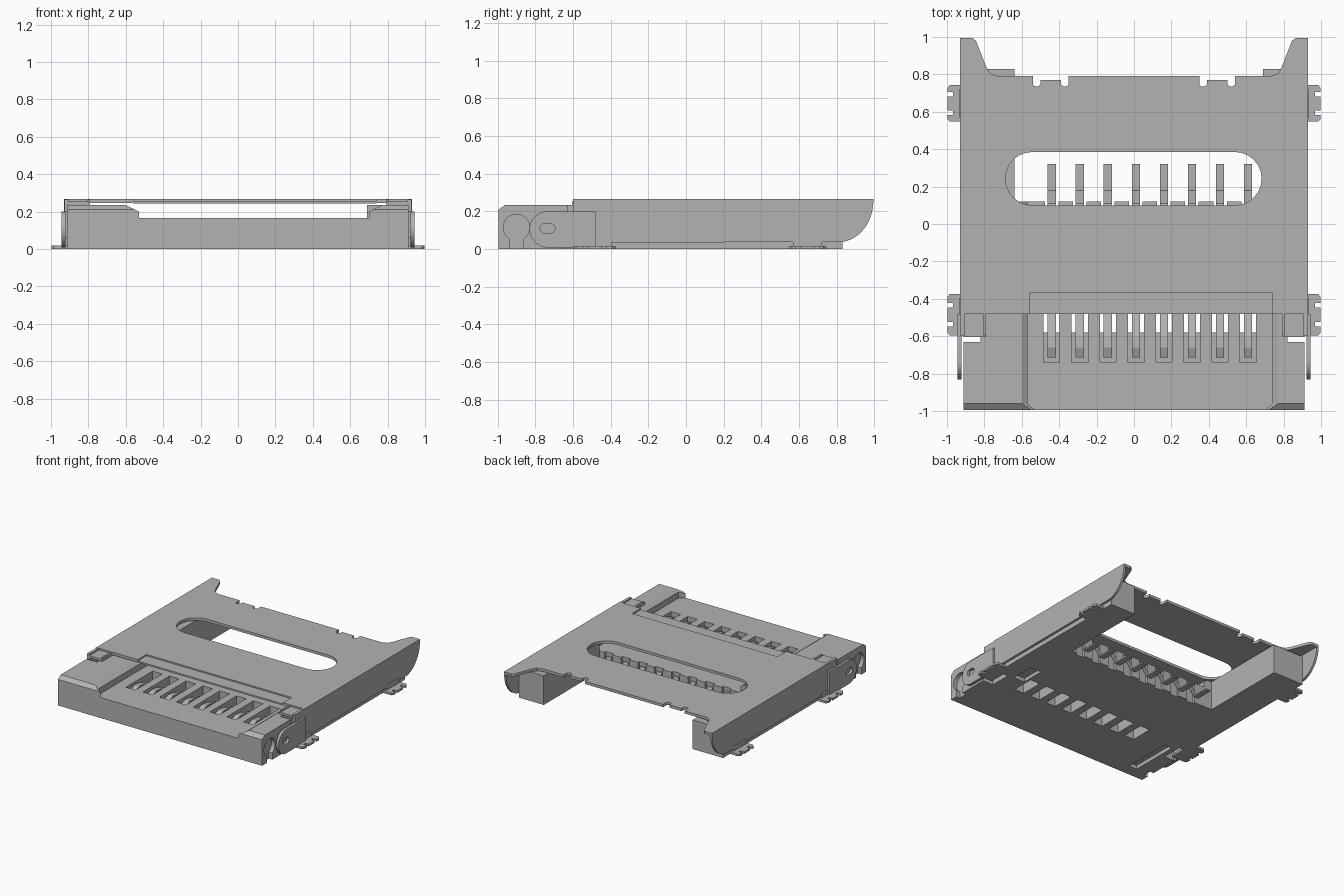
import bpy, bmesh, math
from mathutils import Vector

if "Cube" in bpy.data.objects:
    bpy.data.objects.remove(bpy.data.objects["Cube"], do_unlink=True)

GREY = (0.45, 0.45, 0.45, 1)
grey = bpy.data.materials.new("plain_grey")
grey.use_nodes = True
grey.diffuse_color = GREY
grey.node_tree.nodes["Principled BSDF"].inputs["Base Color"].default_value = GREY


def loft(name, rings):
    """Skin matching closed rings and cap both ends."""
    bm = bmesh.new()
    vs = [[bm.verts.new(p) for p in r] for r in rings]
    n = len(rings[0])
    for a, b in zip(vs, vs[1:]):
        for i in range(n):
            j = (i + 1) % n
            bm.faces.new((a[i], a[j], b[j], b[i]))
    bm.faces.new(vs[0][::-1])
    bm.faces.new(vs[-1])
    bmesh.ops.recalc_face_normals(bm, faces=bm.faces)
    me = bpy.data.meshes.new(name)
    bm.to_mesh(me)
    bm.free()
    me.materials.append(grey)
    ob = bpy.data.objects.new(name, me)
    bpy.context.collection.objects.link(ob)
    return ob


def prism_z(name, pts, z0, z1):
    return loft(name, [[(x, y, z) for x, y in pts] for z in (z0, z1)])


def prism_x(name, pts, x0, x1):
    return loft(name, [[(x, y, z) for y, z in pts] for x in (x0, x1)])


def box(name, x0, x1, y0, y1, z0, z1):
    return prism_z(name, [(x0, y0), (x1, y0), (x1, y1), (x0, y1)], z0, z1)


def arc(cx, cy, r, a0, a1, n=12, sx=1.0):
    steps = [math.radians(a0 + (a1 - a0) * i / n) for i in range(n + 1)]
    return [(cx + sx * r * math.cos(a), cy + r * math.sin(a)) for a in steps]


def cut(target, cutters):
    """Subtract the cutters, bake the result and delete the cutters."""
    for c in cutters:
        m = target.modifiers.new("cut", "BOOLEAN")
        m.operation, m.solver, m.object = "DIFFERENCE", "EXACT", c
    dg = bpy.context.evaluated_depsgraph_get()
    me = bpy.data.meshes.new_from_object(target.evaluated_get(dg))
    target.modifiers.clear()
    target.data = me
    for c in cutters:
        bpy.data.objects.remove(c, do_unlink=True)


def smooth(ob):
    bpy.ops.object.select_all(action="DESELECT")
    ob.select_set(True)
    bpy.context.view_layer.objects.active = ob
    bpy.ops.object.shade_smooth_by_angle(angle=math.radians(30))


CONTACTS = [-0.44 + 0.15 * i for i in range(8)]


# Base: raised corners with a sunken card floor between, chamfered at the front
def base_ring(y, top, xl0, xl1, xr1, xr0, mid):
    pts = [(-0.912, 0), (0.912, 0), (0.912, top), (xr0, top), (xr1, mid), (xr1, 0.165),
           (xl1, 0.165), (xl1, mid), (xl0, top), (-0.912, top)]
    return [(x, y, z) for x, z in pts]


base = loft("base", [
    base_ring(-0.995, 0.21, -0.55, -0.53, 0.70, 0.72, 0.20),
    base_ring(-0.96, 0.235, -0.60, -0.57, 0.74, 0.77, 0.215),
    base_ring(0.12, 0.235, -0.60, -0.57, 0.74, 0.77, 0.215)])
cutters = []
for x in CONTACTS:
    # contact pockets: shallow in front, open to below behind
    pocket = [(-0.74, 0.3), (-0.74, 0.07), (-0.58, 0.07), (-0.58, -0.1), (-0.40, -0.1), (-0.40, 0.3)]
    cutters.append(prism_x("pocket", pocket, x - 0.043, x + 0.043))
    cutters.append(box("rear_notch", x - 0.036, x + 0.036, 0.10, 0.2, -0.1, 0.3))
for s in (-1, 1):
    # corner openings for the latch, and round pivot recesses in the sides
    cutters.append(box("corner_cut", *sorted((s * 0.82, s * 1.0)), -0.63, -0.46, -0.1, 0.3))
    keyhole = arc(-0.90, 0.115, 0.07, -60, 240, 24) + [(-0.935, -0.05), (-0.865, -0.05)]
    cutters.append(prism_x("pivot_recess", keyhole, *sorted((s * 0.88, s * 1.0))))
cutters.append(box("under_slot", -0.78, -0.71, -0.90, -0.50, -0.1, 0.03))
cutters.append(box("under_pocket", 0.67, 0.77, -0.45, -0.26, -0.1, 0.03))
cut(base, cutters)

# Rails running to the back on both sides of the opening
box("rail_right", -0.912, -0.64, 0.12, 0.83, 0, 0.235)
box("rail_left", 0.69, 0.912, 0.12, 0.83, 0, 0.235)


# Spring contacts: thin bent strips
def strip(name, x, path, w=0.022, t=0.01):
    pts = path + [(y, z + t) for y, z in reversed(path)]
    prism_x(name, pts, x - w, x + w)


for i, x in enumerate(CONTACTS):
    strip(f"front_contact_{i + 1}", x, [(-0.715, 0.13), (-0.66, 0.15), (-0.60, 0.145), (-0.38, 0.07)])
    strip(f"rear_contact_{i + 1}", x, [(0.08, 0.13), (0.11, 0.12), (0.18, 0.0), (0.32, 0.0)])

# Cover plate with rear ears and a stepped front edge
half = [(0.73, 0.79), (0.77, 0.805), (0.79, 0.84), (0.845, 0.98), (0.865, 0.995), (0.93, 0.995), (0.93, -0.48)]
outline = half + [(0.74, -0.48), (0.74, -0.37), (-0.56, -0.37), (-0.56, -0.48)]
outline += [(-x, y) for x, y in reversed(half)]
cover = prism_z("cover", outline, 0.245, 0.267)
window = arc(0.54, 0.2425, 0.1425, -90, 90) + arc(-0.545, 0.2425, 0.1425, 90, 270)
cutters = [prism_z("window", window, 0.2, 0.3)]
for s in (-1, 1):
    for cx in (0.37, 0.52):
        notch = arc(s * cx, 0.755, 0.021, 180, 360, 8) + [(s * cx + 0.021, 0.9), (s * cx - 0.021, 0.9)]
        cutters.append(prism_z("notch", notch, 0.2, 0.3))
    cutters.append(box("lip", *sorted((s * 0.385, s * 0.505)), 0.77, 0.9, 0.2, 0.3))
cut(cover, cutters)
smooth(cover)
box("cover_front_step", -0.56, 0.74, -0.48, -0.36, 0.243, 0.256)

for s, side in ((-1, "right"), (1, "left")):
    def xs(a, b):
        return sorted((s * a, s * b))

    # Cover side wall with a rounded rear end
    wall = [(-0.49, 0.267), (-0.49, 0.01), (-0.40, 0.01), (-0.40, 0.035)]
    wall += arc(0.80, 0.25, 0.215, -80, 0, 12, 0.9) + [(0.995, 0.267)]
    ob = prism_x(f"cover_wall_{side}", wall, *xs(0.912, 0.93))
    smooth(ob)

    # Hinge ear with an oval hole
    ear = arc(-0.735, 0.105, 0.096, 90, 270, 20) + [(-0.48, 0.009), (-0.48, 0.201)]
    ob = prism_x(f"hinge_ear_{side}", ear, *xs(0.922, 0.944))
    hole = arc(-0.72, 0.11, 0.025, -90, 90) + arc(-0.75, 0.11, 0.025, 90, 270)
    cut(ob, [prism_x("oval", hole, *xs(0.90, 0.97))])
    smooth(ob)

    # Latch tab and its flange at the front corner
    box(f"latch_tab_{side}", *xs(0.79, 0.912), -0.605, -0.47, 0.237, 0.254)
    box(f"latch_lip_{side}", *xs(0.79, 0.805), -0.595, -0.48, 0.237, 0.265)
    box(f"latch_flange_{side}", *xs(0.905, 0.928), -0.60, -0.48, 0.20, 0.265)

    # Solder tabs: flat feet with two notches in the outer edge
    for yc, place in ((0.645, "rear"), (-0.485, "front")):
        h = 0.098 if place == "rear" else 0.11
        up = [(0.86, h), (0.985, h), (0.998, h - 0.015), (0.998, 0.062), (0.968, 0.062),
              (0.968, 0.038), (0.998, 0.038)]
        pts = [(s * x, yc + y) for x, y in up] + [(s * x, yc - y) for x, y in reversed(up)]
        prism_z(f"solder_tab_{place}_{side}", pts, 0.0, 0.018)
        box(f"tab_riser_{place}_{side}", *xs(0.905, 0.932), yc - h + 0.02, yc + h - 0.02, 0.0, 0.06)
